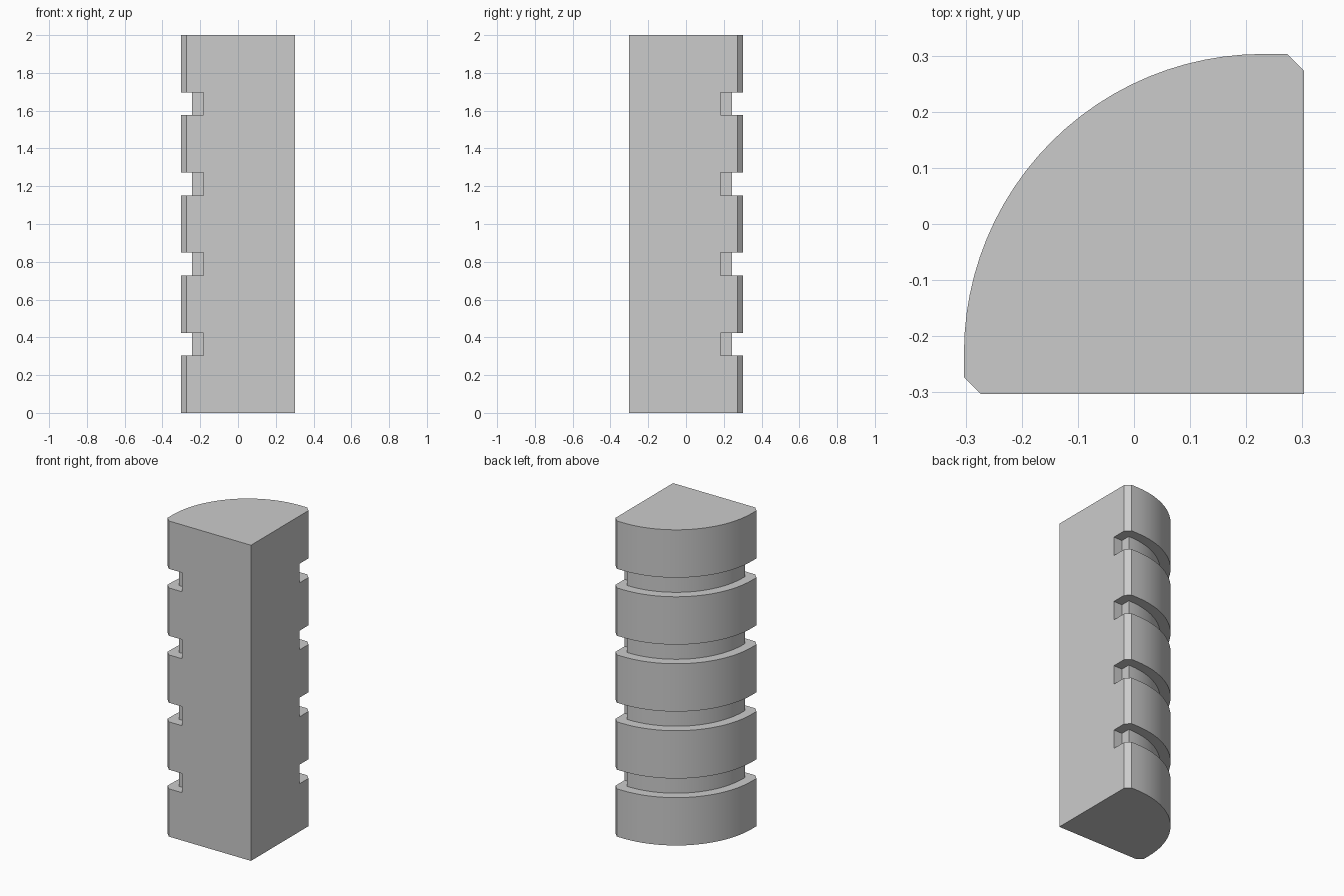
import bpy, bmesh, math

if "Cube" in bpy.data.objects:
    bpy.data.objects.remove(bpy.data.objects["Cube"])

U = 2 / 33            # module: blocks are 5 units tall, grooves 2 units
W = 5 * U             # half width of the column
C = 0.23              # arc centre sits at (C, -C)


def arc(radius, n=24):
    """Quarter arc from the +y end round to the -x end."""
    return [(C + radius * math.cos(a), -C + radius * math.sin(a))
            for a in (math.pi / 2 * (1 + i / n) for i in range(n + 1))]


def prisms(name, outline, spans):
    """One object holding a closed prism of the outline for each z span."""
    bm = bmesh.new()
    for z0, z1 in spans:
        low = [bm.verts.new((x, y, z0)) for x, y in outline]
        high = [bm.verts.new((x, y, z1)) for x, y in outline]
        bm.faces.new(low[::-1])
        bm.faces.new(high)
        for i in range(len(low)):
            j = (i + 1) % len(low)
            bm.faces.new((low[i], low[j], high[j], high[i]))
    bmesh.ops.recalc_face_normals(bm, faces=bm.faces)
    mesh = bpy.data.meshes.new(name)
    bm.to_mesh(mesh)
    bm.free()
    obj = bpy.data.objects.new(name, mesh)
    bpy.context.collection.objects.link(obj)
    return obj


# Quarter-round column with chamfered ends of the arc
ch = U / 2
column = prisms("quarter_column",
                [(W, -W), (W, W - ch), (W - ch, W)] + arc(W + C)
                + [(-W, ch - W), (ch - W, -W)],
                [(0, 2)])

# Groove cutters follow the curve and step in at both flat sides
a, b = 4 * U, 3 * U
grooves = prisms("groove_cutter",
                 [(0.4, b), (a, b), (a, a)] + arc(a + C)
                 + [(-a, -a), (-b, -a), (-b, -0.4),
                    (-0.5, -0.4), (-0.5, 0.5), (0.4, 0.5)],
                 [((7 * i + 5) * U, (7 * i + 7) * U) for i in range(4)])
grooves.hide_render = True

# Cut the grooves and remove the helper
mod = column.modifiers.new("grooves", 'BOOLEAN')
mod.operation = 'DIFFERENCE'
mod.solver = 'EXACT'
mod.object = grooves
bpy.context.view_layer.objects.active = column
bpy.ops.object.select_all(action='DESELECT')
column.select_set(True)
bpy.ops.object.modifier_apply(modifier=mod.name)
bpy.data.objects.remove(grooves)

# Smooth curve, crisp edges
bpy.ops.object.shade_smooth_by_angle(angle=math.radians(20))
